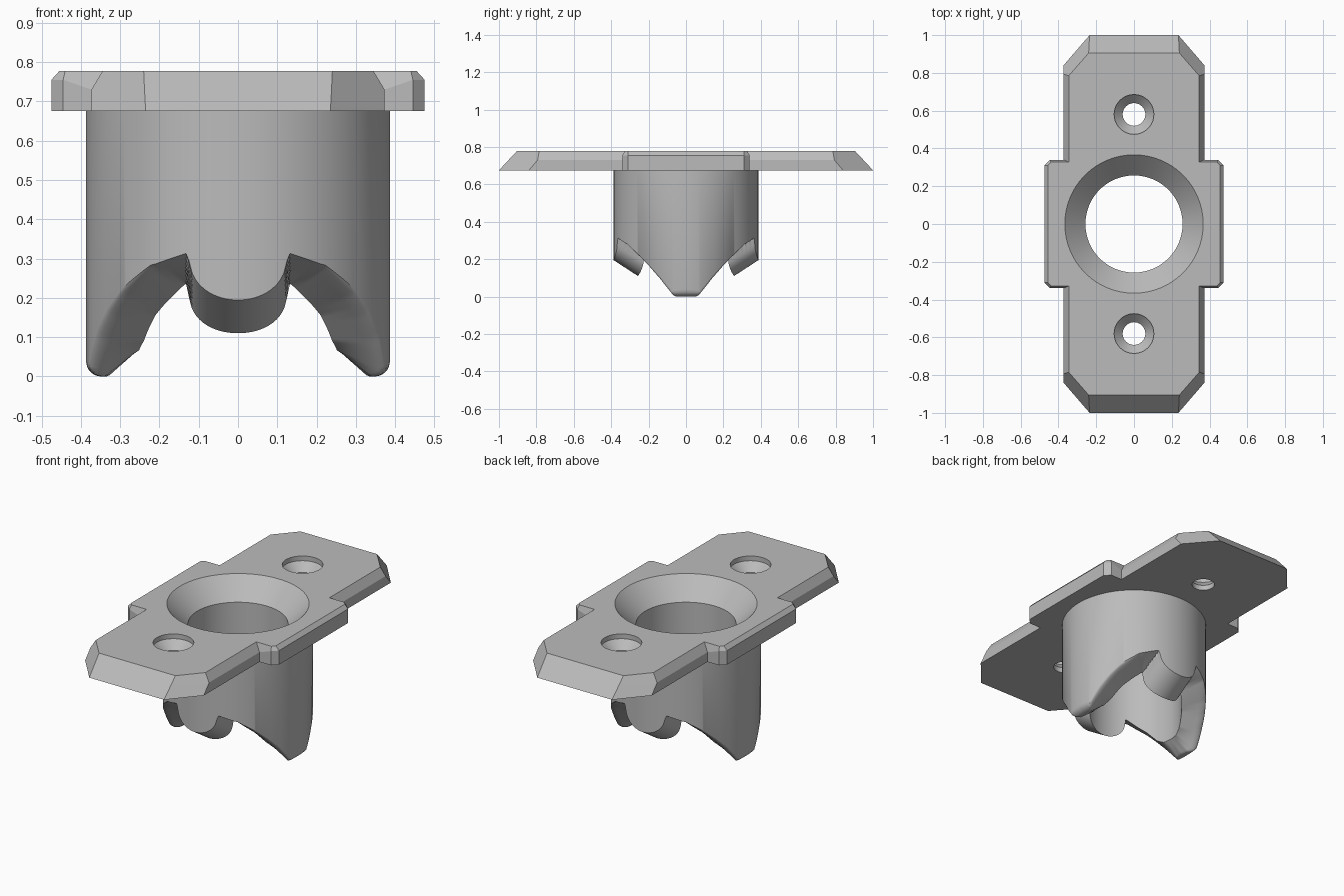
import bpy, bmesh, math

cube = bpy.data.objects.get("Cube")
if cube:
    bpy.data.objects.remove(cube, do_unlink=True)

grey = bpy.data.materials.new("plain_grey")
grey.use_nodes = True
colour = (0.5, 0.5, 0.5, 1)
grey.diffuse_color = colour
grey.node_tree.nodes["Principled BSDF"].inputs["Base Color"].default_value = colour


def make_object(name, bm):
    bmesh.ops.recalc_face_normals(bm, faces=bm.faces)
    mesh = bpy.data.meshes.new(name)
    bm.to_mesh(mesh)
    bm.free()
    mesh.materials.append(grey)
    obj = bpy.data.objects.new(name, mesh)
    bpy.context.collection.objects.link(obj)
    return obj


def activate(obj):
    bpy.ops.object.select_all(action='DESELECT')
    obj.select_set(True)
    bpy.context.view_layer.objects.active = obj


def bridge(bm, a, b):
    n = len(a)
    for i in range(n):
        j = (i + 1) % n
        bm.faces.new((a[i], a[j], b[j], b[i]))


def lathe(name, profile, centre_y, sides):
    """Solid of revolution from (radius, z) points, capped at both ends."""
    bm = bmesh.new()
    rings = []
    for r, z in profile:
        rings.append([bm.verts.new((r * math.cos(math.tau * i / sides),
                                    centre_y + r * math.sin(math.tau * i / sides), z))
                      for i in range(sides)])
    for a, b in zip(rings, rings[1:]):
        bridge(bm, a, b)
    bm.faces.new(rings[0])
    bm.faces.new(rings[-1])
    return make_object(name, bm)


# Mounting plate: quarter outlines at the base, chamfer start and top
BASE, TOP = 0.675, 0.777
quarter_rings = [
    [(.235, 1, BASE), (.373, .84, BASE), (.373, .34, BASE), (.445, .34, BASE), (.475, .31, BASE)],
    [(.238, .949, .73), (.373, .793, .73), (.373, .34, .73), (.445, .34, .755), (.475, .31, .755)],
    [(.24, .905, TOP), (.345, .785, TOP), (.345, .328, TOP), (.44, .328, TOP), (.455, .31, TOP)],
]
bm = bmesh.new()
rings = []
for quarter in quarter_rings:
    loop = []
    for sx, sy in ((1, 1), (1, -1), (-1, -1), (-1, 1)):
        points = quarter if sx == sy else quarter[::-1]
        loop += [bm.verts.new((sx * x, sy * y, z)) for x, y, z in points]
    rings.append(loop)
for a, b in zip(rings, rings[1:]):
    bridge(bm, a, b)
bm.faces.new(rings[0])
bm.faces.new(rings[-1])
plate = make_object("mounting_plate", bm)

# Countersunk centre opening and two screw holes
SIDES = 288
OUTER, INNER = 0.387, 0.257
cutters = [lathe("centre_cutter", [(.247, .655), (.376, .787)], 0, 96)]
for side in (-1, 1):
    cutters.append(lathe("screw_cutter",
                         [(.06, .6), (.06, .705), (.105, .75), (.105, .85)], side * .58, 48))
activate(plate)
for cutter in cutters:
    mod = plate.modifiers.new("hole", 'BOOLEAN')
    mod.operation = 'DIFFERENCE'
    mod.solver = 'EXACT'
    mod.object = cutter
    bpy.ops.object.modifier_apply(modifier=mod.name)
    bpy.data.objects.remove(cutter, do_unlink=True)


def sample(table, t):
    for (t0, z0), (t1, z1) in zip(table, table[1:]):
        if t <= t1:
            return z0 + (z1 - z0) * (t - t0) / (t1 - t0)
    return table[-1][1]


# Arch heights by angle away from the legs, on the outer and inner wall
outer_arch = [(0, -.05), (.13, -.035), (.2, 0), (.27, .035), (.38, .09), (.54, .155),
              (.69, .208), (.96, .282), (1.22, .313), (1.6, .32)]
inner_arch = [(0, .065), (.2, .066), (.37, .09), (.61, .155), (1.02, .235), (1.6, .255)]


def underside(radius, angle):
    x, y = abs(radius * math.cos(angle)), abs(radius * math.sin(angle))
    a = math.atan2(y, x)
    s = (radius - INNER) / (OUTER - INNER)
    zi, zo = sample(inner_arch, a), sample(outer_arch, a)
    z = max(0, zi + (zo - zi) * s)
    # rounded outer rim, strongest on the leg tips
    d = max(0, radius - (OUTER - .04))
    z += (.04 - math.sqrt(max(0, .0016 - d * d))) * max(0, 1 - a)
    # sloping rounded boss at front and back
    if x < .125:
        z = min(z, .068 + .65 * y - math.sqrt(.125 ** 2 - x * x))
    return z


# Barrel with arched legs and bosses
radii = [OUTER - (OUTER - INNER) * (i / 18) ** 1.3 for i in range(19)]
bm = bmesh.new()
columns = []
for i in range(SIDES):
    angle = math.tau * i / SIDES
    profile = [(OUTER, BASE)]
    profile += [(r, underside(r, angle)) for r in radii]
    profile += [(INNER, .665), (.267, BASE)]
    columns.append([bm.verts.new((r * math.cos(angle), r * math.sin(angle), z))
                    for r, z in profile])
for i in range(SIDES):
    bridge(bm, columns[i], columns[(i + 1) % SIDES])
barrel = make_object("barrel", bm)

# Smooth curved walls, crisp edges
for obj, limit in ((plate, 15), (barrel, 35)):
    activate(obj)
    bpy.ops.object.shade_smooth_by_angle(angle=math.radians(limit))
